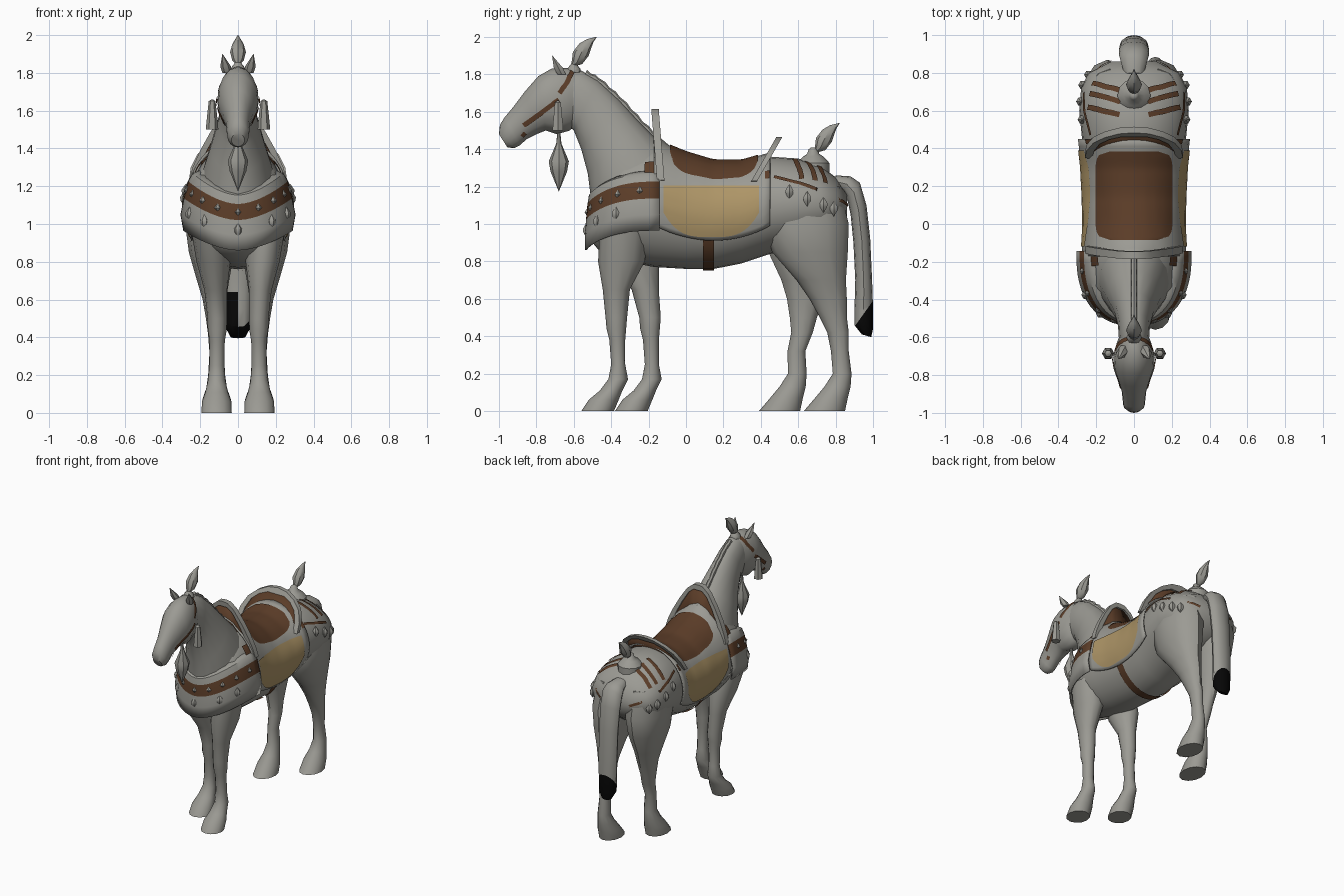
import bpy, bmesh, math
from mathutils import Vector as V
from mathutils.bvhtree import BVHTree

if "Cube" in bpy.data.objects:
    bpy.data.objects.remove(bpy.data.objects["Cube"])


def material(name, c):
    m = bpy.data.materials.new(name)
    m.diffuse_color = (*c, 1)
    m.use_nodes = True
    m.node_tree.nodes["Principled BSDF"].inputs["Base Color"].default_value = m.diffuse_color
    return m


GREY = material("stone grey", (.33, .325, .295))
BROWN = material("leather brown", (.105, .046, .021))
TAN = material("cloth tan", (.42, .30, .135))
BLACK = material("tail black", (.002, .002, .002))


def make(name, verts, faces, mats, angle=40, mirror=False, thick=0, rule=None):
    me = bpy.data.meshes.new(name)
    me.from_pydata([tuple(v) for v in verts], [], faces)
    bm = bmesh.new()
    bm.from_mesh(me)
    if rule:
        rule(bm)
    bmesh.ops.recalc_face_normals(bm, faces=bm.faces)
    bm.to_mesh(me)
    bm.free()
    for m in mats:
        me.materials.append(m)
    me.shade_smooth()
    me.set_sharp_from_angle(angle=math.radians(angle))
    ob = bpy.data.objects.new(name, me)
    bpy.context.collection.objects.link(ob)
    if thick:
        s = ob.modifiers.new("thickness", 'SOLIDIFY')
        s.thickness, s.offset = thick, 0
    if mirror:
        ob.modifiers.new("mirror", 'MIRROR').use_clip = False
    return ob


def tube_faces(nv, n):
    fs = [(r+i, r+(i+1) % n, r+n+(i+1) % n, r+n+i) for r in range(0, nv-n, n) for i in range(n)]
    return fs + [tuple(range(n)), tuple(range(nv - n, nv))]


def loft(name, rings, n=16, mats=(GREY,), sx=1, **kw):
    """Oval rings (y1, z1, y2, z2, half width[, x]) joined to a closed skin."""
    vs = []
    for y1, z1, y2, z2, w, *x in rings:
        a, b = V((0, y1, z1)), V((0, y2, z2))
        c = (a + b) / 2 + V((sx * x[0] if x else 0, 0, 0))
        for i in range(n):
            t = 2 * math.pi * i / n
            vs.append(c + V((w * math.cos(t), 0, 0)) + (b - a) / 2 * math.sin(t))
    return make(name, vs, tube_faces(len(vs), n), mats, **kw)


def lathe(name, prof, loc, n=8, top=(0, 0)):
    """Turned shape from (radius, z); top leans the upper end by (x, y)."""
    z0, z1 = prof[0][1], prof[-1][1]
    vs = []
    for r, z in prof:
        k = (z - z0) / (z1 - z0)
        for i in range(n):
            t = 2 * math.pi * i / n
            vs.append(V(loc) + V((r*math.cos(t) + top[0]*k, r*math.sin(t) + top[1]*k, z)))
    return make(name, vs, tube_faces(len(vs), n), (GREY,))


def grid_faces(nu, nv):
    return [(i*nv+j, i*nv+j+1, (i+1)*nv+j+1, (i+1)*nv+j) for i in range(nu-1) for j in range(nv-1)]


def tree_of(obs):
    vs, ps = [], []
    for o in obs:
        k = len(vs)
        vs += [v.co.copy() for v in o.data.vertices]
        ps += [[k + i for i in p.vertices] for p in o.data.polygons]
    return BVHTree.FromPolygons(vs, ps)


def drape(name, tree, fn, nu, nv, off, mat, **kw):
    """Grid thrown onto the body; fn(u, v) gives ray origin and direction."""
    vs = []
    for i in range(nu):
        for j in range(nv):
            o, d = fn(i/(nu-1), j/(nv-1))
            d = d.normalized()
            hit = tree.ray_cast(o, d)[0] or tree.find_nearest(o)[0]
            vs.append(hit - d * off)
    return make(name, vs, grid_faces(nu, nv), (mat,), **kw)


def strap(name, tree, pts, width, off=.007, steps=8):
    """Mirrored leather strip following the surface nearest to a path."""
    pts = [V(p) for p in pts]
    path = [a.lerp(b, k/steps) for a, b in zip(pts, pts[1:]) for k in range(steps)] + [pts[-1]]
    vs = []
    for i, p in enumerate(path):
        t = path[min(i+1, len(path)-1)] - path[max(i-1, 0)]
        loc, nor = tree.find_nearest(p)[:2]
        side = nor.cross(t).normalized()
        for j in (-1, 0, 1):
            l, n = tree.find_nearest(loc + side * j * width / 2)[:2]
            vs.append(l + n * off)
    return make(name, vs, grid_faces(len(path), 3), (BROWN,), mirror=True)


# --- horse body ---
TORSO = [(-.50, 1.16, .90, .12), (-.45, 1.26, .84, .20), (-.33, 1.38, .80, .25), (-.17, 1.43, .77, .255),
         (0, 1.36, .76, .245), (.15, 1.315, .76, .25), (.3, 1.315, .79, .258), (.45, 1.36, .84, .275),
         (.6, 1.35, .87, .29), (.72, 1.31, .90, .28), (.8, 1.25, .96, .24), (.86, 1.16, 1.04, .12)]
torso = loft("torso", [(y, b, y, t, w) for y, t, b, w in TORSO], 28)
neck = loft("neck", [(-.49, .98, 0, 1.32, .2), (-.51, 1.15, -.12, 1.42, .185), (-.525, 1.27, -.24, 1.54, .145),
                     (-.56, 1.4, -.36, 1.67, .105), (-.60, 1.5, -.47, 1.77, .085), (-.66, 1.55, -.56, 1.82, .08),
                     (-.72, 1.62, -.66, 1.81, .06)])
head = loft("head", [(-.56, 1.80, -.57, 1.56, .065), (-.63, 1.835, -.62, 1.5, .09), (-.72, 1.83, -.69, 1.48, .11),
                     (-.79, 1.79, -.75, 1.50, .105), (-.86, 1.71, -.80, 1.48, .083), (-.92, 1.63, -.85, 1.455, .065),
                     (-.97, 1.57, -.89, 1.42, .06), (-.995, 1.53, -.92, 1.405, .057), (-1, 1.48, -.955, 1.41, .035)])

FRONT = [(.98, -.46, -.2, .10, .15), (.8, -.47, -.22, .09, .13), (.65, -.445, -.3, .06, .118), (.5, -.43, -.315, .051, .11),
         (.44, -.425, -.32, .05, .11), (.38, -.41, -.325, .04, .11), (.25, -.40, -.325, .04, .112),
         (.17, -.415, -.31, .047, .113), (.11, -.46, -.34, .06, .113), (.06, -.52, -.36, .078, .113), (.003, -.56, -.385, .08, .113)]
HIND = [(1.2, .47, .82, .12, .13), (1.0, .42, .87, .14, .14), (.85, .46, .865, .12, .14), (.7, .59, .855, .085, .132),
        (.6, .66, .86, .062, .125), (.5, .715, .86, .05, .12), (.42, .755, .87, .044, .115), (.32, .775, .87, .038, .113),
        (.2, .785, .885, .045, .113), (.13, .74, .88, .055, .113), (.07, .69, .865, .076, .113), (.003, .63, .85, .08, .113)]
hinds = []
for s, word in ((1, "right"), (-1, "left")):
    for kind, rows, step, top, span in (("front", FRONT, .18, .95, .35), ("hind", HIND, -.24, .9, .6)):
        rings = []
        for z, a, b, w, x in rows:
            d = 0 if s > 0 else step * max(0, min(1, (top - z) / span))
            rings.append((a + d, z - .003 * (z < .01), b + d, z - .003 * (z < .01), w, x))
        leg = loft(f"{kind}_leg_{word}", rings, 12, sx=s)
        if kind == "hind":
            hinds.append(leg)

# mane crest with a slightly wavy edge
crest = [V((0, *p)) for p in ((-.12, 1.42), (-.24, 1.54), (-.36, 1.67), (-.47, 1.77), (-.56, 1.82))]
mane = []
for a, b in zip(crest, crest[1:]):
    for k in range(4):
        p, q = a.lerp(b, k/4), (b - a).normalized()
        h = .018 if k % 2 else .011
        mane.append((p.y - q.z*.04, p.z + q.y*.04, p.y + q.z*h, p.z - q.y*h, .018))
loft("mane", mane, 8)


# tail with a slanting black tip, running up the front on one side
def black_tip(bm):
    p, n = V((0, .9, .45)), V((0, -1.4, 1))
    bmesh.ops.bisect_plane(bm, geom=bm.verts[:] + bm.edges[:] + bm.faces[:], plane_co=p, plane_no=n)
    for f in bm.faces:
        c = f.calc_center_median()
        f.material_index = int((c - p).dot(n) < 0 or (c.z < .64 and c.y < .922 and c.x < 0))


loft("tail", [(.78, 1.20, .80, 1.26, .05), (.84, 1.17, .88, 1.255, .07), (.865, 1.12, .93, 1.22, .08), (.88, 1.05, .965, 1.1, .08),
              (.895, .9, .985, .92, .076), (.905, .7, .995, .7, .075), (.904, .64, .997, .64, .073), (.90, .55, 1, .55, .07),
              (.90, .46, 1, .44, .065), (.94, .41, .99, .395, .04)], 12, (GREY, BLACK), rule=black_tip)

# --- plumes, ears, tassels ---
PLUME = [(-.605, 1.80, -.58, 1.80, .014), (-.615, 1.85, -.59, 1.845, .012), (-.61, 1.875, -.555, 1.855, .03),
         (-.605, 1.92, -.52, 1.90, .042), (-.57, 1.965, -.507, 1.94, .03), (-.53, 1.988, -.495, 1.972, .014), (-.482, 2, -.478, 1.998, .002)]
for name, dy, dz in (("head_plume", 0, 0), ("croup_plume", 1.3, -.46)):
    loft(name, [(a+dy, b+dz, c+dy, d+dz, w) for a, b, c, d, w in PLUME], 8)
lathe("plume_socket", [(.04, 0), (.035, .02), (.015, .045)], (0, -.60, 1.81))
lathe("croup_dome", [(.088, 1.27), (.088, 1.325), (.055, 1.36), (.032, 1.375), (.024, 1.40), (.01, 1.41)], (0, .68, 0), 12)
lathe("throat_tassel", [(.008, 1.49), (.014, 1.43), (.054, 1.335), (.044, 1.28), (.001, 1.175)], (0, -.68, 0))
for s in (1, -1):
    lathe("ear", [(.026, 0), (.028, .035), (.001, .10)], (s*.057, -.665, 1.80), 6, (s*.025, -.05))
    lathe("cheek_tassel", [(.033, 1.50), (.03, 1.54), (.018, 1.65), (.004, 1.66)], (s*.137, -.685, 0), 6)

# --- chest cloth: rows run bottom to top, one row is the brown band ---
ROWS = [(.86, .965, .285, .365), (.94, 1.05, .30, .365), (1.02, 1.135, .283, .36), (1.105, 1.225, .26, .352),
        (1.15, 1.265, .238, .345), (1.175, 1.285, .19, .31)]
NP = 33


def cloth_point(row, phi):
    zf, zs, rx, ry = row
    s, c = math.sin(phi), math.cos(phi)
    e = 2 / 2.3
    return V((rx * math.copysign(abs(s)**e, s), -.17 - ry * math.copysign(abs(c)**e, c), zf + (zs - zf) * abs(s)**1.5))


vs = [cloth_point(r, math.radians(-93 + 186*i/(NP-1))) for r in ROWS for i in range(NP)]


def band_row(bm):
    bm.faces.ensure_lookup_table()
    for f in bm.faces:
        f.material_index = int(f.index // (NP - 1) == 2)


make("chest_cloth", vs, grid_faces(len(ROWS), NP), (GREY, BROWN), thick=.01, rule=band_row)
DROP = [(.003, .04), (.012, .028), (.024, .01), (.022, -.01), (.001, -.04)]
STUD = [(.001, .024), (.019, 0), (.001, -.024)]
for deg in range(-80, 81, 20):
    a, b = (cloth_point(ROWS[k], math.radians(deg)) for k in (2, 3))
    lathe("band_stud", STUD, (a + b) / 2, 6)
for deg in (-58, -34, 0, 34, 58):
    p = cloth_point(ROWS[1], math.radians(deg))
    lathe("chest_pendant", DROP, (p.x * .98, p.y + .005, p.z + .025), 6)

# --- saddle cloth, panels and seat ---
body = tree_of([torso, neck] + hinds)
AX = 1.05


def around(y, a):
    d = V((math.cos(a), 0, math.sin(a)))
    return V((0, y, AX)) + d, -d


def saddle_ray(u, v):
    a = math.atan2(.89 + .10 * abs(2*u - 1)**2 - AX, .28)
    return around(-.17 + .62 * u, a + (math.pi - 2*a) * v)


def panel_ray(u, v):
    z0 = .93 + .13 * abs(2*u - 1)**3.5
    return V((1, -.12 + .51*u, z0 + (1.205 - z0) * v)), V((-1, 0, 0))


def seat_ray(u, v):
    k = 2*u - 1
    w = .205 * (1 - .97 * abs(k)**7)**.14
    return V((w * (2*v - 1), .15 + .235*k, 3)), V((0, 0, -1))


cloth = drape("saddle_cloth", body, saddle_ray, 17, 41, .018, GREY, thick=.01)
top = tree_of([torso, neck, cloth])
drape("side_panel", top, panel_ray, 21, 10, .011, TAN, mirror=True)
drape("seat", top, seat_ray, 25, 25, .012, BROWN)
drape("girth", body, lambda u, v: around(.09 + .06*u, math.radians(-20 - 140*v)), 3, 25, .008, BROWN)


# --- saddle arches: grey rim with a leather plate inside ---
def arch(name, half, y0, lean, t):
    pts = [(-x, z) for x, z in half] + [(x, z) for x, z in half[-2::-1]]
    y = lambda z: y0 + (z - 1.23) * lean
    rim, plate = [], []
    for x, z in pts:
        xi, zi = x * .85, z - .04 * (1 - abs(x) / .3)
        rim += [V((x, y(z) - t, z)), V((x, y(z) + t, z)), V((xi, y(zi) + t, zi)), V((xi, y(zi) - t, zi))]
        plate += [V((xi, y(zi), zi)), V((xi, y(1.2), 1.2))]
    make(name + "_rim", rim, tube_faces(len(rim), 4), (GREY,))
    make(name + "_plate", plate, grid_faces(len(pts), 2), (BROWN,), thick=.01)


arch("pommel", [(.258, 1.235), (.24, 1.30), (.2, 1.39), (.15, 1.48), (.09, 1.57), (.04, 1.61), (0, 1.615)], -.135, -.08, .02)
arch("cantle", [(.26, 1.23), (.25, 1.30), (.215, 1.37), (.155, 1.42), (.08, 1.455), (0, 1.465)], .365, .57, .016)

# --- leather straps on shoulder, croup and head ---
strap("shoulder_strap", body, [(.25, -.195, 1.24), (.2, -.195, 1.34)], .055, .014)
strap("saddle_tie", top, [(.25, .42, 1.27), (.25, .47, 1.27)], .05, .01)
strap("croup_strap", body, [(.24, .47, 1.26), (.26, .56, 1.235), (.26, .68, 1.19), (.22, .79, 1.14), (.12, .87, 1.10)], .018)
for y in (.58, .655, .72):
    strap("croup_rib", body, [(.08, y, 1.36), (.23, y + .035, 1.23)], .028)
for y, z in ((.55, 1.18), (.65, 1.135), (.75, 1.095), (.82, 1.07)):
    p = body.find_nearest(V((.3, y, z)))[0]
    for s in (1, -1):
        lathe("croup_pendant", DROP, (s * p.x, p.y, p.z), 6)
skull = tree_of([head, neck])
strap("brow_strap", skull, [(.04, -.60, 1.83), (.09, -.635, 1.76), (.11, -.675, 1.70)], .025)
strap("cheek_strap", skull, [(.11, -.68, 1.665), (.1, -.78, 1.59), (.08, -.87, 1.525)], .025)
strap("bit", skull, [(.06, -.86, 1.485), (.06, -.875, 1.465)], .022)
